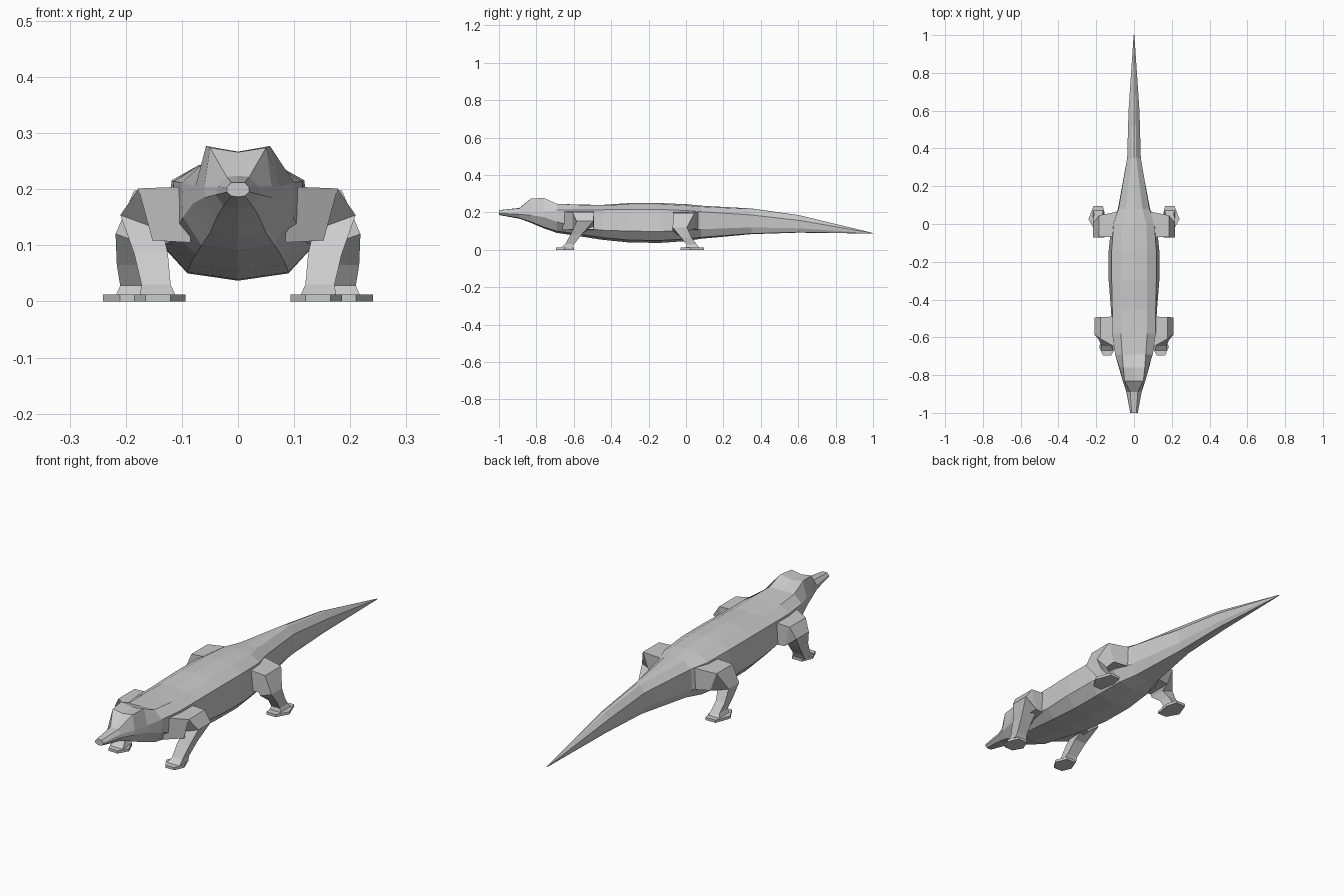
import bpy, bmesh, math
from mathutils import Vector, Matrix

if "Cube" in bpy.data.objects:
    bpy.data.objects.remove(bpy.data.objects["Cube"], do_unlink=True)

grey = bpy.data.materials.new("plain grey")
grey.use_nodes = True
grey.diffuse_color = (0.6, 0.6, 0.6, 1)
bsdf = next(n for n in grey.node_tree.nodes if n.type == 'BSDF_PRINCIPLED')
bsdf.inputs["Base Color"].default_value = (0.6, 0.6, 0.6, 1)


def loft(name, rings):
    """Skin a list of equal-sized point rings and cap both ends."""
    bm = bmesh.new()
    loops = [[bm.verts.new(p) for p in ring] for ring in rings]
    n = len(loops[0])
    for a, b in zip(loops, loops[1:]):
        for i in range(n):
            j = (i + 1) % n
            bm.faces.new((a[i], a[j], b[j], b[i]))
    bm.faces.new(loops[0])
    bm.faces.new(loops[-1])
    bmesh.ops.recalc_face_normals(bm, faces=bm.faces)
    mesh = bpy.data.meshes.new(name)
    bm.to_mesh(mesh)
    bm.free()
    mesh.materials.append(grey)
    ob = bpy.data.objects.new(name, mesh)
    bpy.context.collection.objects.link(ob)
    return ob


# Body sections from snout to tail tip:
# y, spine z, then (x, z) of back edge, upper flank, lower flank, belly edge
SECTIONS = [
    (-1.00, .212, .012, .212, .020, .203, .020, .195, .012, .188),
    (-0.89, .224, .020, .222, .036, .205, .040, .190, .026, .170),
    (-0.83, .266, .050, .274, .060, .205, .060, .185, .038, .150),
    (-0.76, .267, .057, .277, .076, .205, .080, .175, .050, .122),
    (-0.69, .246, .062, .246, .100, .212, .098, .150, .065, .100),
    (-0.58, .242, .070, .241, .115, .214, .115, .120, .075, .085),
    (-0.45, .240, .070, .238, .115, .214, .122, .105, .085, .066),
    (-0.30, .250, .070, .243, .118, .216, .134, .100, .090, .052),
    (-0.14, .250, .070, .243, .118, .216, .134, .098, .090, .050),
    (0.00, .244, .065, .237, .108, .210, .120, .105, .080, .058),
    (0.08, .236, .045, .230, .082, .204, .085, .110, .055, .067),
    (0.35, .221, .012, .217, .036, .186, .034, .120, .022, .087),
    (0.60, .186, .008, .183, .029, .158, .026, .115, .016, .094),
    (1.00, .090, .001, .090, .002, .089, .002, .088, .001, .087),
]


def body_ring(s):
    y, top = s[:2]
    half = [Vector((s[i], y, s[i + 1])) for i in (2, 4, 6, 8)]
    bottom = Vector((0, y, max(s[9] - .013 * s[8] / .09, .037)))
    left = [Vector((-p.x, p.y, p.z)) for p in reversed(half)]
    return [Vector((0, y, top))] + half + [bottom] + left


loft("body_and_tail", [body_ring(s) for s in SECTIONS])

# Limb sections: centre x, y, z, half width, half depth, outward roll in degrees
FRONT_LEG = [
    (.085, -.575, .155, .050, .085, 90),
    (.165, -.550, .155, .048, .058, 75),
    (.172, -.540, .140, .040, .045, 20),
    (.155, -.585, .085, .030, .030, 0),
    (.146, -.622, .030, .026, .024, 0),
    (.143, -.640, .010, .032, .032, 0),
]
REAR_LEG = [
    (.075, .000, .155, .050, .068, 90),
    (.170, -.012, .155, .045, .058, 70),
    (.190, -.033, .110, .030, .038, 20),
    (.194, .002, .065, .022, .028, 0),
    (.188, .030, .028, .022, .028, 0),
    (.190, .035, .010, .028, .038, 0),
]
FRONT_FOOT = [(.120, -.695), (.165, -.695), (.185, -.650),
              (.165, -.600), (.115, -.600), (.094, -.650)]
REAR_FOOT = [(.152, .045), (.165, .095), (.215, .095),
             (.241, .025), (.210, -.030), (.165, -.030)]


def limb_ring(x, y, z, w, d, roll, side):
    turn = Matrix.Rotation(-math.radians(roll), 3, 'Y')
    ring = []
    for u, v in ((1, 1), (-1, 1), (-1, -1), (1, -1)):
        p = turn @ Vector((u * w, v * d, 0)) + Vector((x, y, z))
        ring.append((p.x * side, p.y, p.z))
    return ring


# Legs and hexagonal feet, mirrored on both sides
for side, label in ((1, "left"), (-1, "right")):
    for part, leg, foot in (("front", FRONT_LEG, FRONT_FOOT),
                            ("rear", REAR_LEG, REAR_FOOT)):
        loft(f"{part}_{label}_leg", [limb_ring(*s, side) for s in leg])
        loft(f"{part}_{label}_foot",
             [[(x * side, y, z) for x, y in foot] for z in (0, .012)])
